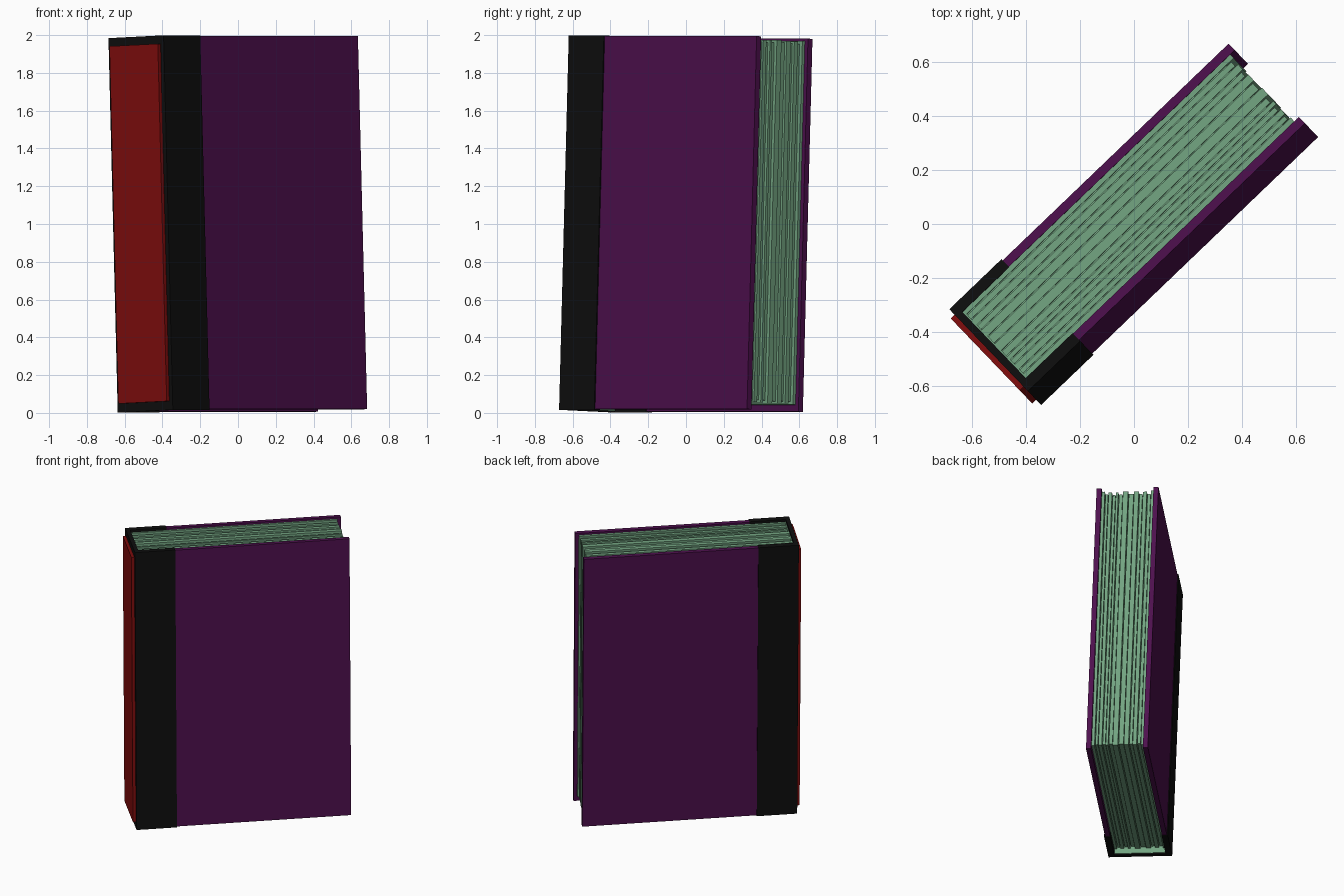
import bpy, bmesh, math, random
from mathutils import Matrix, Vector

if "Cube" in bpy.data.objects:
    bpy.data.objects.remove(bpy.data.objects["Cube"], do_unlink=True)
random.seed(4)

# The whole book leans slightly and is turned on its vertical axis
POSE = (Matrix.Translation((0, 0, 1)) @ Matrix.Rotation(math.radians(43.8), 4, 'Z')
        @ Matrix.Rotation(-0.0357, 4, 'X'))


def material(name, rgb):
    m = bpy.data.materials.new(name)
    m.use_nodes = True
    m.diffuse_color = (*rgb, 1)
    bsdf = next(n for n in m.node_tree.nodes if n.type == 'BSDF_PRINCIPLED')
    bsdf.inputs["Base Color"].default_value = (*rgb, 1)
    return m


purple = material("dark purple", (0.075, 0.005, 0.075))
black = material("black leather", (0.0045, 0.0045, 0.0045))
red = material("dark red", (0.22, 0.004, 0.004))
green = material("pale green paper", (0.17, 0.37, 0.22))


def finish(name, bm, mat):
    bmesh.ops.recalc_face_normals(bm, faces=bm.faces)
    mesh = bpy.data.meshes.new(name)
    bm.to_mesh(mesh)
    bm.free()
    mesh.materials.append(mat)
    ob = bpy.data.objects.new(name, mesh)
    bpy.context.collection.objects.link(ob)
    ob.matrix_world = POSE
    return ob


def add_box(bm, lo, hi):
    lo, hi = Vector(lo), Vector(hi)
    m = Matrix.Translation((lo + hi) / 2) @ Matrix.Diagonal((*(hi - lo), 1))
    bmesh.ops.create_cube(bm, size=1, matrix=m)


def box(name, lo, hi, mat):
    bm = bmesh.new()
    add_box(bm, lo, hi)
    return finish(name, bm, mat)


# Book proportions: x runs spine to fore-edge, y is thickness
SPINE, FORE, FLAP = -0.714, 0.717, -0.445
OUT, INNER, TALL = 0.205, 0.172, 0.988

# Cover boards
for side, name in ((-1, "front_cover"), (1, "back_cover")):
    y0, y1 = sorted((side * INNER, side * OUT))
    box(name, (FLAP - 0.01, y0, -TALL), (FORE, y1, TALL), purple)

# Spine binding: a U-shaped profile wrapping both boards
half = [(FLAP, INNER - 0.002), (FLAP, OUT + 0.006), (SPINE, OUT + 0.006)]
inner = (SPINE + 0.028, INNER - 0.002)
outline = [inner] + half + [(x, -y) for x, y in reversed(half)] + [(inner[0], -inner[1])]
bm = bmesh.new()
face = bm.faces.new([bm.verts.new((x, y, -TALL - 0.004)) for x, y in outline])
ext = bmesh.ops.extrude_face_region(bm, geom=[face])
bmesh.ops.translate(bm, vec=(0, 0, 2 * TALL + 0.008),
                    verts=[v for v in ext["geom"] if isinstance(v, bmesh.types.BMVert)])
finish("spine_binding", bm, black)

# Raised label panel on the spine
box("spine_panel", (SPINE - 0.02, -0.186, -0.945), (SPINE + 0.005, 0.184, 0.948), red)

# Paper lining along the inside of the spine
box("spine_lining", (inner[0] - 0.002, -0.168, -0.985), (inner[0] + 0.006, 0.168, 0.972), green)

# Page block: solid core with uneven bundles of sheets standing proud of it
bm = bmesh.new()
add_box(bm, (inner[0], -0.165, -0.925), (0.655, 0.165, 0.945))
widths = [random.uniform(0.6, 1.5) for _ in range(13)]
gap = 0.004
scale = (2 * INNER - gap * (len(widths) - 1)) / sum(widths)
y = -INNER
for i, w in enumerate(widths):
    drop = 0.012 * (i % 2) + random.uniform(0, 0.006)
    add_box(bm, (inner[0], y, -0.952 + drop), (0.694 - drop, y + w * scale, 0.976 - drop))
    y += w * scale + gap
finish("page_block", bm, green)
